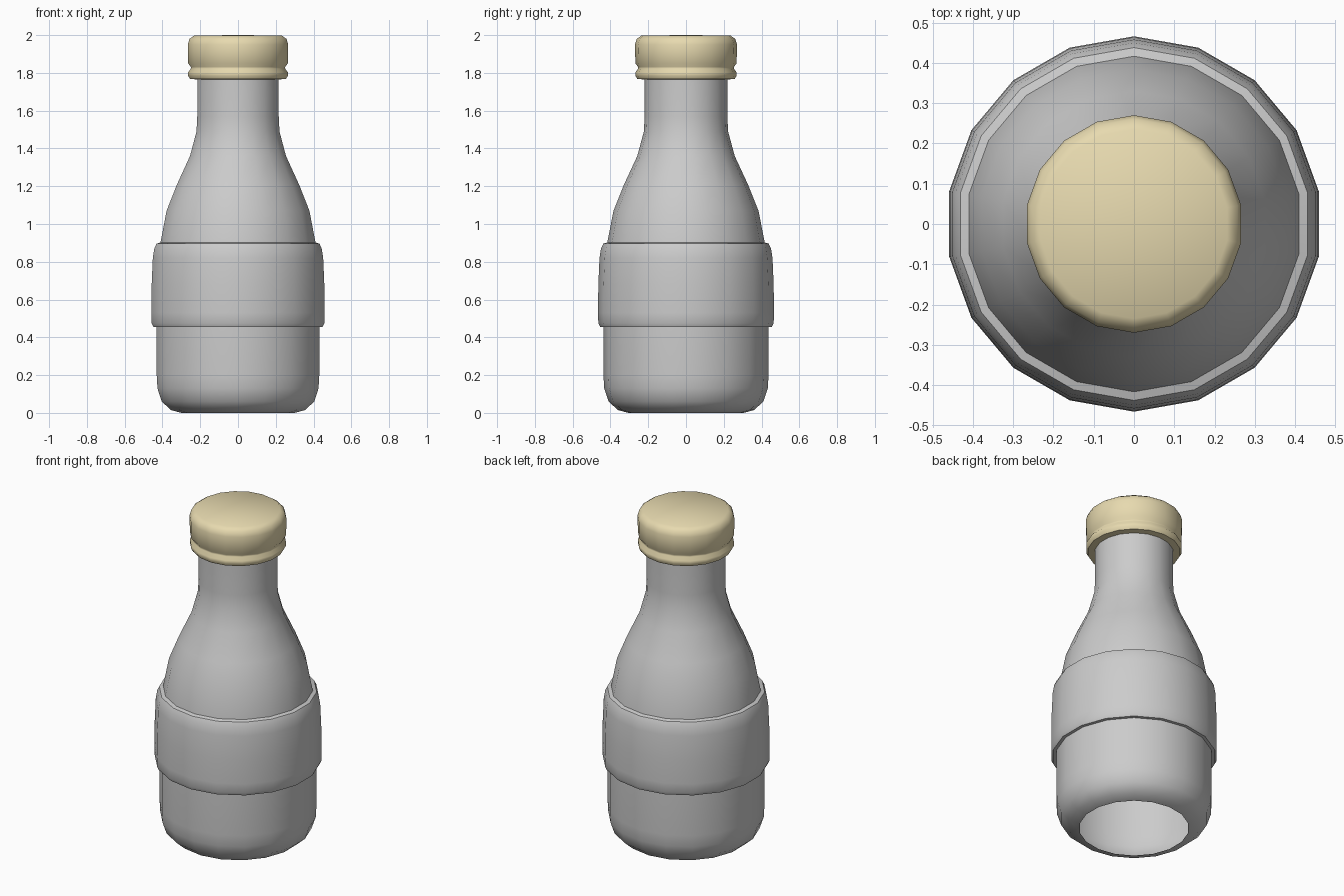
import bpy, bmesh
from math import sin, cos, pi, radians

if "Cube" in bpy.data.objects:
    bpy.data.objects.remove(bpy.data.objects["Cube"])

SIDES = 18


def lathe(name, profile, color=None):
    """Spin a bottom-to-top (radius, z) profile round z; radius 0 closes it."""
    bm = bmesh.new()
    rings = []
    for r, z in profile:
        if r == 0:
            rings.append([bm.verts.new((0, 0, z))] * SIDES)
        else:
            angles = [pi / 2 + 2 * pi * k / SIDES for k in range(SIDES)]
            rings.append([bm.verts.new((r * cos(a), r * sin(a), z)) for a in angles])
    for low, high in zip(rings, rings[1:]):
        for k in range(SIDES):
            n = (k + 1) % SIDES
            bm.faces.new(dict.fromkeys((low[k], low[n], high[n], high[k])))
    mesh = bpy.data.meshes.new(name)
    bm.to_mesh(mesh)
    bm.free()
    obj = bpy.data.objects.new(name, mesh)
    bpy.context.collection.objects.link(obj)
    if color:
        mat = bpy.data.materials.new(name + "_colour")
        mat.diffuse_color = color
        mat.use_nodes = True
        mat.node_tree.nodes["Principled BSDF"].inputs["Base Color"].default_value = mat.diffuse_color
        mesh.materials.append(mat)
    bpy.ops.object.select_all(action='DESELECT')
    obj.select_set(True)
    bpy.context.view_layer.objects.active = obj
    bpy.ops.object.shade_smooth_by_angle(angle=radians(45))
    return obj


# Bottle body: open underside, rounded foot, sloping shoulder, straight neck
lathe("bottle_body", [
    (0.305, 0.0), (0.36, 0.015), (0.41, 0.06), (0.433, 0.13), (0.437, 0.2),
    (0.437, 0.46), (0.436, 0.7), (0.417, 0.9), (0.384, 1.07), (0.33, 1.205),
    (0.258, 1.36), (0.223, 1.49), (0.219, 1.57), (0.219, 1.775)])

# Wrap-around band with softened rims
lathe("label_band", [
    (0.434, 0.455), (0.455, 0.456), (0.464, 0.475), (0.466, 0.53), (0.464, 0.68),
    (0.458, 0.82), (0.45, 0.87), (0.438, 0.896), (0.414, 0.903)])

# Cap with a groove above its lower ring
lathe("cap", [
    (0.216, 1.765), (0.258, 1.768), (0.268, 1.785), (0.268, 1.803), (0.254, 1.822),
    (0.254, 1.832), (0.268, 1.85), (0.27, 1.95), (0.261, 1.98), (0.235, 1.998),
    (0, 2.0)], (0.8, 0.7, 0.43, 1))
